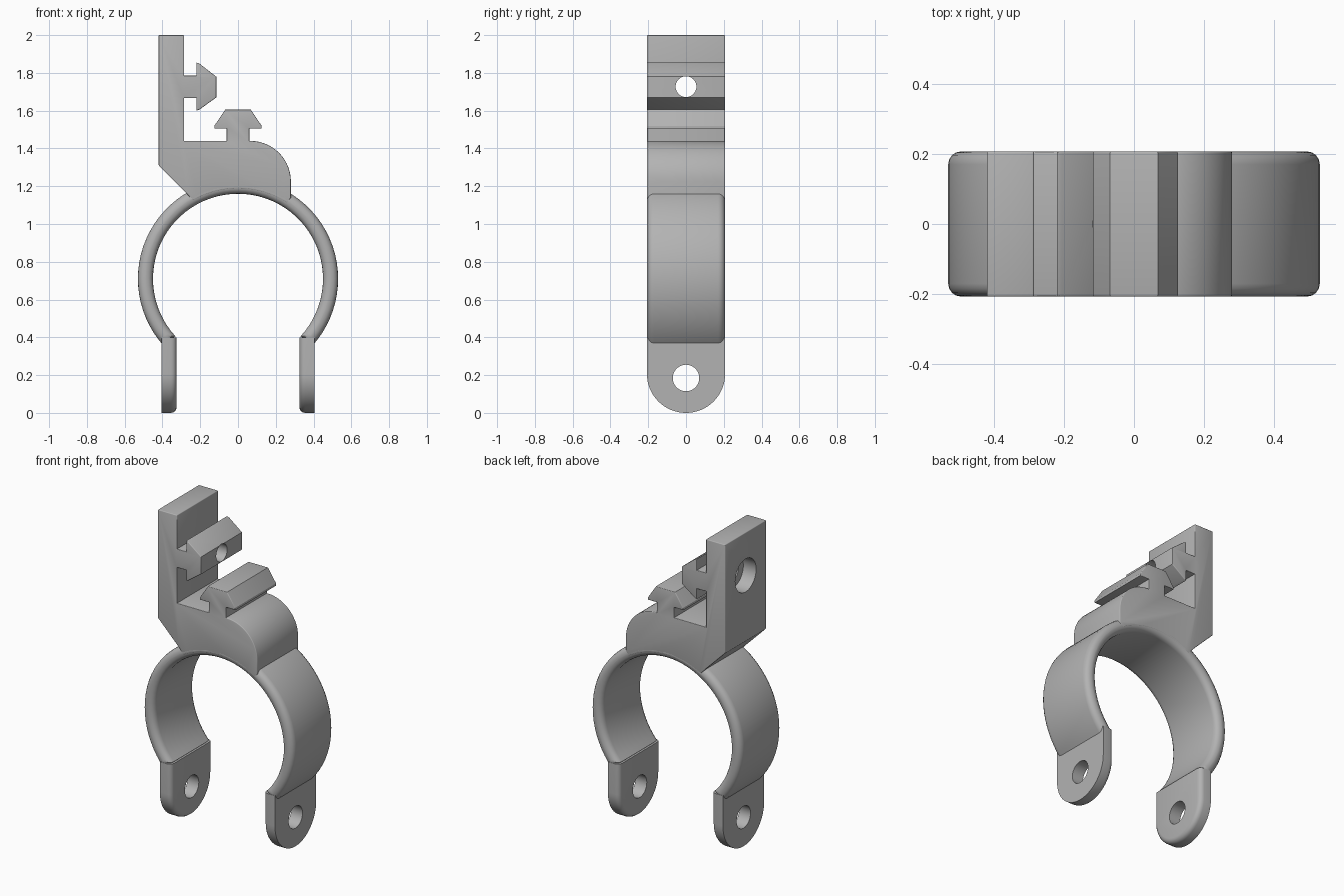
import bpy, bmesh, math

cube = bpy.data.objects.get("Cube")
if cube:
    bpy.data.objects.remove(cube, do_unlink=True)

DEPTH = 0.207          # half width of every part along y
CENTRE_Z = 0.71        # middle of the clamp ring
R_IN, R_OUT = 0.45, 0.53

grey = bpy.data.materials.new("plain_grey")
grey.use_nodes = True
grey.diffuse_color = (0.45, 0.45, 0.45, 1)
grey.node_tree.nodes["Principled BSDF"].inputs["Base Color"].default_value = (0.45, 0.45, 0.45, 1)


def arc(cx, cz, r, start, end, steps):
    """Points on an arc, angles in degrees."""
    angles = [math.radians(start + (end - start) * i / steps) for i in range(steps + 1)]
    return [(cx + r * math.cos(a), cz + r * math.sin(a)) for a in angles]


def prism(name, profile, axis, low, high, rounding=0, rule=None, segments=4):
    """Extrude a 2D profile along x or y, rounding the edges picked by the rule."""
    def place(p, d):
        return (d, p[0], p[1]) if axis == "x" else (p[0], d, p[1])
    bm = bmesh.new()
    face = bm.faces.new([bm.verts.new(place(p, low)) for p in profile])
    extruded = bmesh.ops.extrude_face_region(bm, geom=[face])["geom"]
    shift = place((0, 0), high - low)
    bmesh.ops.translate(bm, vec=shift, verts=[g for g in extruded if isinstance(g, bmesh.types.BMVert)])
    bmesh.ops.recalc_face_normals(bm, faces=bm.faces)
    if rounding:
        edges = [e for e in bm.edges if rule(e)]
        bmesh.ops.bevel(bm, geom=edges, offset=rounding, segments=segments,
                        profile=0.5, affect="EDGES", clamp_overlap=True)
    mesh = bpy.data.meshes.new(name)
    bm.to_mesh(mesh)
    bm.free()
    mesh.materials.append(grey)
    obj = bpy.data.objects.new(name, mesh)
    bpy.context.collection.objects.link(obj)
    return obj


def drill(obj, z, radius, low, high):
    """Cut a round hole along x and remove the cutter."""
    cutter = prism("hole_cutter", arc(0, z, radius, 0, 352.5, 47), "x", low, high)
    cutter.hide_render = True
    mod = obj.modifiers.new("hole", "BOOLEAN")
    mod.operation = "DIFFERENCE"
    mod.solver = "EXACT"
    mod.object = cutter
    bpy.context.view_layer.update()
    graph = bpy.context.evaluated_depsgraph_get()
    mesh = bpy.data.meshes.new_from_object(obj.evaluated_get(graph))
    obj.modifiers.clear()
    obj.data = mesh
    bpy.data.objects.remove(cutter, do_unlink=True)


def smooth(obj):
    bpy.ops.object.select_all(action="DESELECT")
    obj.select_set(True)
    bpy.context.view_layer.objects.active = obj
    bpy.ops.object.shade_smooth_by_angle(angle=math.radians(32))


def on_side(e):
    """Edges of the front and back outlines."""
    return abs(e.verts[0].co.y - e.verts[1].co.y) < 1e-5


# Open clamp ring with rounded rims
ring_profile = (arc(0, CENTRE_Z, R_OUT, -42.5, 222.5, 56)
                + arc(0, CENTRE_Z, R_IN, 222.5, -42.5, 56))
ring = prism("clamp_ring", ring_profile, "y", -DEPTH, DEPTH, 0.037, on_side)
smooth(ring)

# Bolt tabs: round lower end, soft inner rim
tab_profile = [(DEPTH, 0.4), (-DEPTH, 0.4)] + arc(0, DEPTH, DEPTH, 180, 360, 32)
for side, name in ((1, "left_bolt_tab"), (-1, "right_bolt_tab")):
    def inner_rim(e):
        a, b = e.verts[0].co, e.verts[1].co
        inside = all(abs(v.x) < 0.35 for v in (a, b))
        return inside and not (a.z > 0.39 and b.z > 0.39)
    tab = prism(name, tab_profile, "x", side * 0.325, side * 0.405, 0.03, inner_rim)
    drill(tab, 0.185, 0.07, -0.6, 0.6)
    smooth(tab)

# Bracket body: upright, two T-shaped rails and rounded shoulder in one profile
upright = [(-0.42, 1.31), (-0.42, 2.0), (-0.285, 2.0)]
side_rail = [(-0.285, 1.785), (-0.22, 1.785), (-0.22, 1.855), (-0.205, 1.85),
             (-0.115, 1.78), (-0.115, 1.67),
             (-0.205, 1.605), (-0.22, 1.6), (-0.22, 1.667), (-0.285, 1.667)]
half_rail = [(0.06, 1.44), (0.06, 1.505), (0.125, 1.505), (0.125, 1.52), (0.068, 1.605)]
top_rail = [(-x, z) for x, z in half_rail] + half_rail[::-1]
shoulder = arc(0.065, 1.225, 0.215, 90, 0, 14)
seat = arc(0, CENTRE_Z, 0.478, 57, 120, 16)
body_profile = (upright + side_rail + [(-0.285, 1.44)] + top_rail + shoulder
                + [(0.28, 1.14)] + seat + [(-0.275, 1.165)])


def crisp(e):
    """Outline edges, plus the sharp outer corners of the upright."""
    if on_side(e):
        return True
    p = e.verts[0].co
    return p.x < -0.28 and p.z > 1.25 and (p.z > 1.9 or p.x < -0.4)


body = prism("bracket_body", body_profile, "y", -DEPTH, DEPTH, 0.014, crisp, 3)
drill(body, 1.727, 0.055, -0.5, -0.05)
drill(body, 1.727, 0.105, -0.5, -0.33)
smooth(body)
